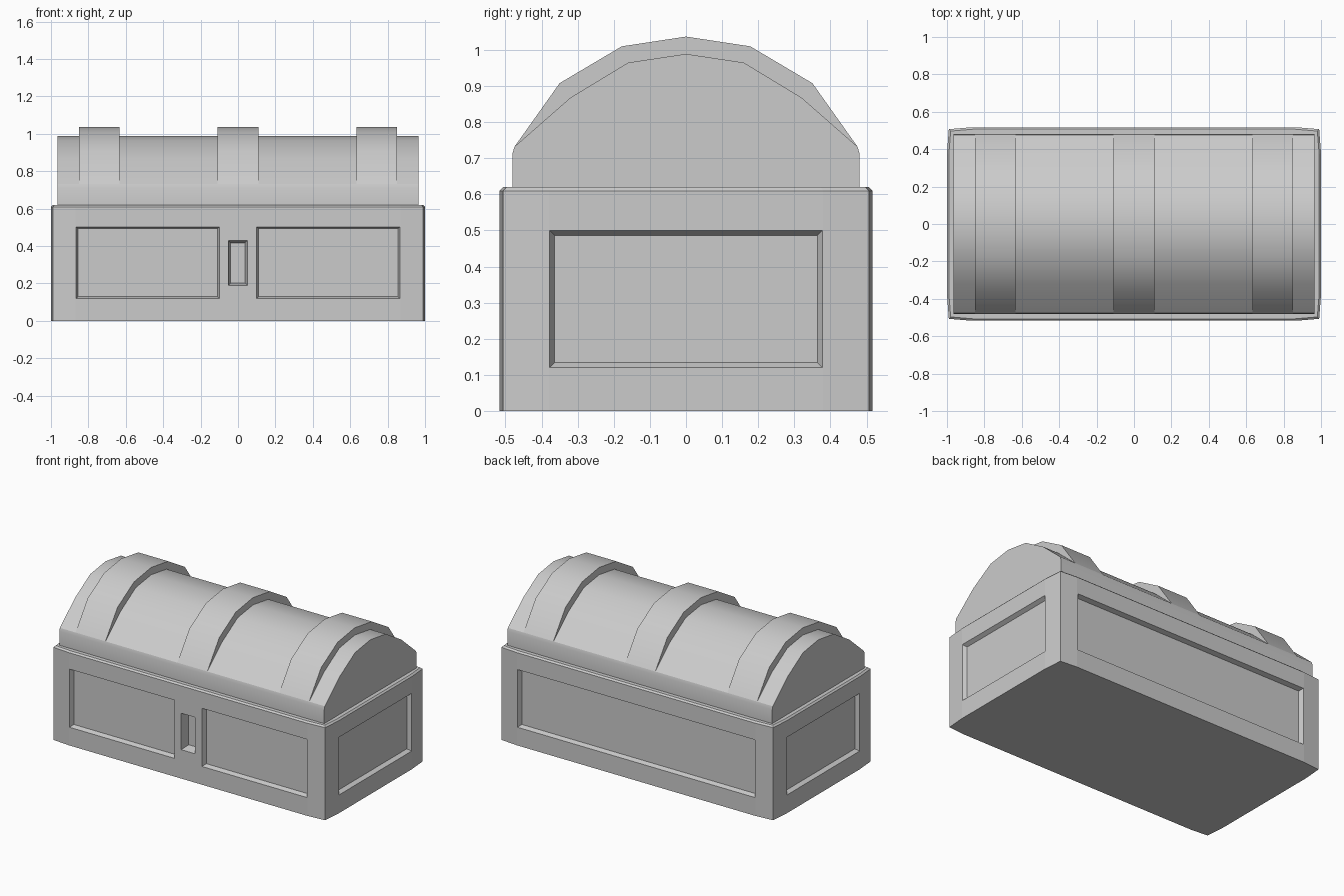
import bpy, bmesh
from mathutils import Vector

if "Cube" in bpy.data.objects:
    bpy.data.objects.remove(bpy.data.objects["Cube"])


def make_object(name, bm):
    bmesh.ops.recalc_face_normals(bm, faces=bm.faces)
    mesh = bpy.data.meshes.new(name)
    bm.to_mesh(mesh)
    bm.free()
    obj = bpy.data.objects.new(name, mesh)
    bpy.context.collection.objects.link(obj)
    return obj


def loft(bm, rings):
    """Closed skin through rings of equal length, capped at both ends."""
    rows = [[bm.verts.new(p) for p in ring] for ring in rings]
    n = len(rows[0])
    for a, b in zip(rows, rows[1:]):
        for i in range(n):
            j = (i + 1) % n
            bm.faces.new((a[i], a[j], b[j], b[i]))
    bm.faces.new(rows[0][::-1])
    bm.faces.new(rows[-1])


def smooth(obj, angle):
    bpy.ops.object.select_all(action='DESELECT')
    obj.select_set(True)
    bpy.context.view_layer.objects.active = obj
    bpy.ops.object.shade_smooth_by_angle(angle=angle)


def mirrored(half):
    """Left-to-right arc from points listed bottom to top centre."""
    return [(-y, z) for y, z in half] + [(y, z) for y, z in half[-2::-1]]


def extrude_x(name, profile, x0, x1):
    bm = bmesh.new()
    loft(bm, [[(x, y, z) for y, z in profile] for x in (x0, x1)])
    obj = make_object(name, bm)
    smooth(obj, 0.55)
    return obj


# Chest body: slightly tapered corners and a chamfered top rim
quarter = [(1.0, 0.38), (0.99, 0.507), (0.87, 0.517)]
outline = (quarter + [(-x, y) for x, y in quarter[::-1]]
           + [(-x, -y) for x, y in quarter] + [(x, -y) for x, y in quarter[::-1]])
bm = bmesh.new()
loft(bm, [[(x * s, y * t, z) for x, y in outline]
          for s, t, z in ((1, 1, 0), (1, 1, 0.61), (0.99, 0.98, 0.62))])
body = make_object("chest_body", bm)

# Recessed panels, cut with tapered blocks
cut = bmesh.new()


def recess(normal, dist, u0, u1, z0, z1, depth, slant):
    n = Vector(normal)
    u = Vector((-n.y, n.x, 0))
    rings = []
    for d in (0.02, -depth):
        s = -d / depth * slant
        rings.append([n * (dist + d) + u * a + Vector((0, 0, z))
                      for a, z in ((u0 + s, z0 + s), (u1 - s, z0 + s),
                                   (u1 - s, z1 - s), (u0 + s, z1 - s))])
    loft(cut, rings)


for sx in (-1, 1):
    recess((sx, 0, 0), 1.0, -0.378, 0.378, 0.12, 0.50, 0.025, 0.014)
recess((0, 1, 0), 0.517, -0.865, 0.865, 0.12, 0.50, 0.03, 0.01)
recess((0, -1, 0), 0.517, -0.865, -0.10, 0.12, 0.503, 0.03, 0.01)
recess((0, -1, 0), 0.517, 0.10, 0.865, 0.12, 0.503, 0.03, 0.01)
# Lock recess
recess((0, -1, 0), 0.517, -0.052, 0.05, 0.19, 0.43, 0.06, 0.013)

cutter = make_object("panel_cutter", cut)
cutter.hide_render = True
mod = body.modifiers.new("panels", 'BOOLEAN')
mod.operation = 'DIFFERENCE'
mod.solver = 'EXACT'
mod.object = cutter
bpy.context.view_layer.objects.active = body
bpy.ops.object.modifier_apply(modifier=mod.name)
bpy.data.objects.remove(cutter)

# Domed lid
dome = [(0.475, 0.732), (0.32, 0.868), (0.16, 0.965), (0, 0.989)]
extrude_x("lid", mirrored([(0.481, 0.62), (0.481, 0.712)] + dome), -0.965, 0.965)

# Three straps over the lid
outer = mirrored([(0.475, 0.732), (0.35, 0.908), (0.178, 1.01), (0, 1.037)])
inner = mirrored([(y, z - 0.01) for y, z in dome])
for side, x in (("left", -0.742), ("middle", 0), ("right", 0.742)):
    extrude_x(side + "_strap", outer + inner[::-1], x - 0.109, x + 0.109)
